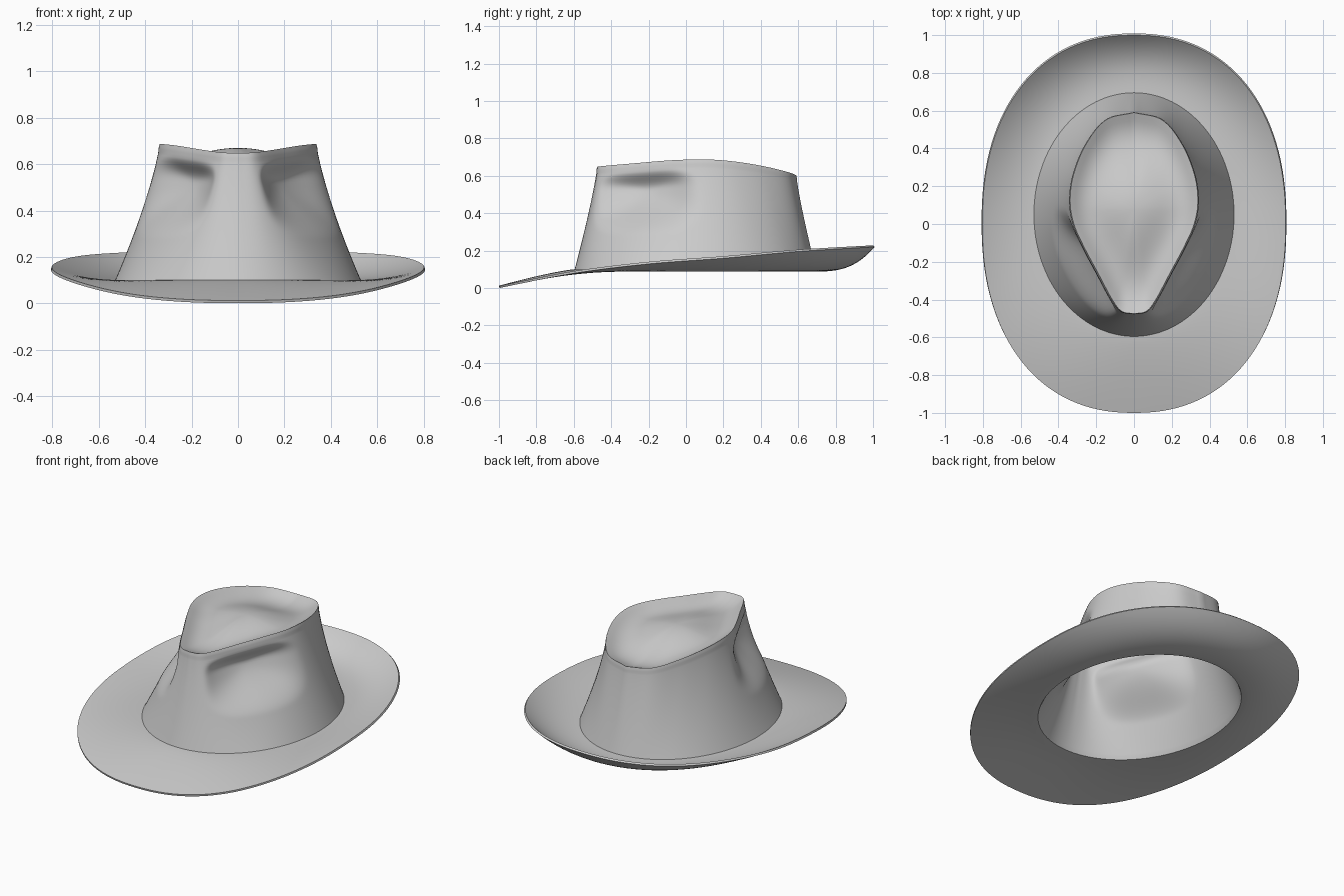
import bpy, bmesh
from math import sin, cos, pi

if "Cube" in bpy.data.objects:
    bpy.data.objects.remove(bpy.data.objects["Cube"])

N = 128  # columns around the hat


def spline(pts, u):
    """Catmull-Rom through evenly spaced numbers, u in 0..1."""
    f = max(0, min(u, 1)) * (len(pts) - 1)
    i = min(int(f), len(pts) - 2)
    t = f - i
    b, c = pts[i], pts[i + 1]
    a = pts[i - 1] if i else 2 * b - c
    d = pts[i + 2] if i + 2 < len(pts) else 2 * c - b
    return b + 0.5 * t * (c - a + t * (2*a - 5*b + 4*c - d + t * (3*(b - c) + d - a)))


# teardrop ridge of the crown, half outline from back to front
RIDGE_X = [0, .15, .255, .32, .338, .318, .265, .19, .115, .065, 0]
RIDGE_Y = [.59, .55, .42, .26, .12, 0, -.12, -.26, -.40, -.462, -.475]
RIDGE_Z = [.602, .618, .65, .676, .687, .686, .68, .668, .656, .65, .648]
RIM_Z = [.012, .09, .14, .17, .205, .228]  # rim height from front to back
BASE_Z = .10


def column(j):
    a = 2 * pi * j / N
    k = a / pi if a <= pi else 2 - a / pi  # 0 at back, 1 at front
    return a, k, (1 if a <= pi else -1)


def power(v, p):
    return (1 if v >= 0 else -1) * abs(v) ** p


def base(a):
    return .53 * sin(a), .05 + .645 * cos(a)


def ridge(k, s):
    x = 0 if k in (0, 1) else spline(RIDGE_X, k)
    return s * x, spline(RIDGE_Y, k), spline(RIDGE_Z, k)


def brim(t, j):
    """t = 0 at the crown, 1 at the rim."""
    a, k, s = column(j)
    bx, by = base(a)
    rx, ry = .803 * power(sin(a), .89), power(cos(a), .89)
    z = spline(RIM_Z, (ry + 1) / 2)
    p = spline([2.8, 1.7, 1.25], k)
    return bx + (rx - bx) * t, by + (ry - by) * t, BASE_Z + (z - BASE_Z) * t ** p


def wall(t, j):
    """t = 0 at the brim, 1 at the ridge, with a pinch on each front side."""
    a, k, s = column(j)
    bx, by = base(a)
    rx, ry, rz = ridge(k, s)
    f = 1 - (1 - t) ** 1.2
    if t > .94:
        f -= .035 * sin((t - .94) / .06 * pi / 2) * (1 - (t - .94) / .06)
    x, y = bx + (rx - bx) * f, by + (ry - by) * f
    dk = abs(k - .67) / .225
    dt = (t - .73) / (.2 if t > .73 else .42)
    d = (dk ** 3 + abs(dt) ** 3) ** (1 / 3)
    w = .085 * (1 - d * d) ** 2 if d < 1 else 0
    return x - s * .92 * w, y + .4 * w, BASE_Z + (rz - BASE_Z) * t


def top(t, j):
    """t = 0 at the ridge, 1 at the middle of the crown."""
    a, k, s = column(j)
    rx, ry, rz = ridge(k, s)
    q = t * t * (3 - 2 * t)
    dip = .042 * sin(pi * min(1, t ** .6)) ** 2
    return rx * (1 - t), ry + (.08 - ry) * t, rz + (.67 - rz) * q - dip


# one felt shell: brim, crown wall, dished top
rows = [(brim, 1 - i / 20) for i in range(20)]
rows += [(wall, i / 48) for i in range(48)]
rows += [(top, i / 24) for i in range(24)]
bm = bmesh.new()
rings = [[bm.verts.new(fn(t, j)) for j in range(N)] for fn, t in rows]
for p, q in zip(rings, rings[1:]):
    for j in range(N):
        n = (j + 1) % N
        bm.faces.new((p[j], q[j], q[n], p[n]))
mid = bm.verts.new((0, .08, .67))
for j in range(N):
    bm.faces.new((rings[-1][j], mid, rings[-1][(j + 1) % N]))
mesh = bpy.data.meshes.new("hat")
bm.to_mesh(mesh)
bm.free()
hat = bpy.data.objects.new("hat", mesh)
bpy.context.collection.objects.link(hat)

# felt thickness
solid = hat.modifiers.new("thickness", 'SOLIDIFY')
solid.thickness = .012
solid.offset = -1
bpy.context.view_layer.objects.active = hat
hat.select_set(True)
bpy.ops.object.modifier_apply(modifier=solid.name)
bpy.ops.object.shade_smooth_by_angle(angle=.7)
